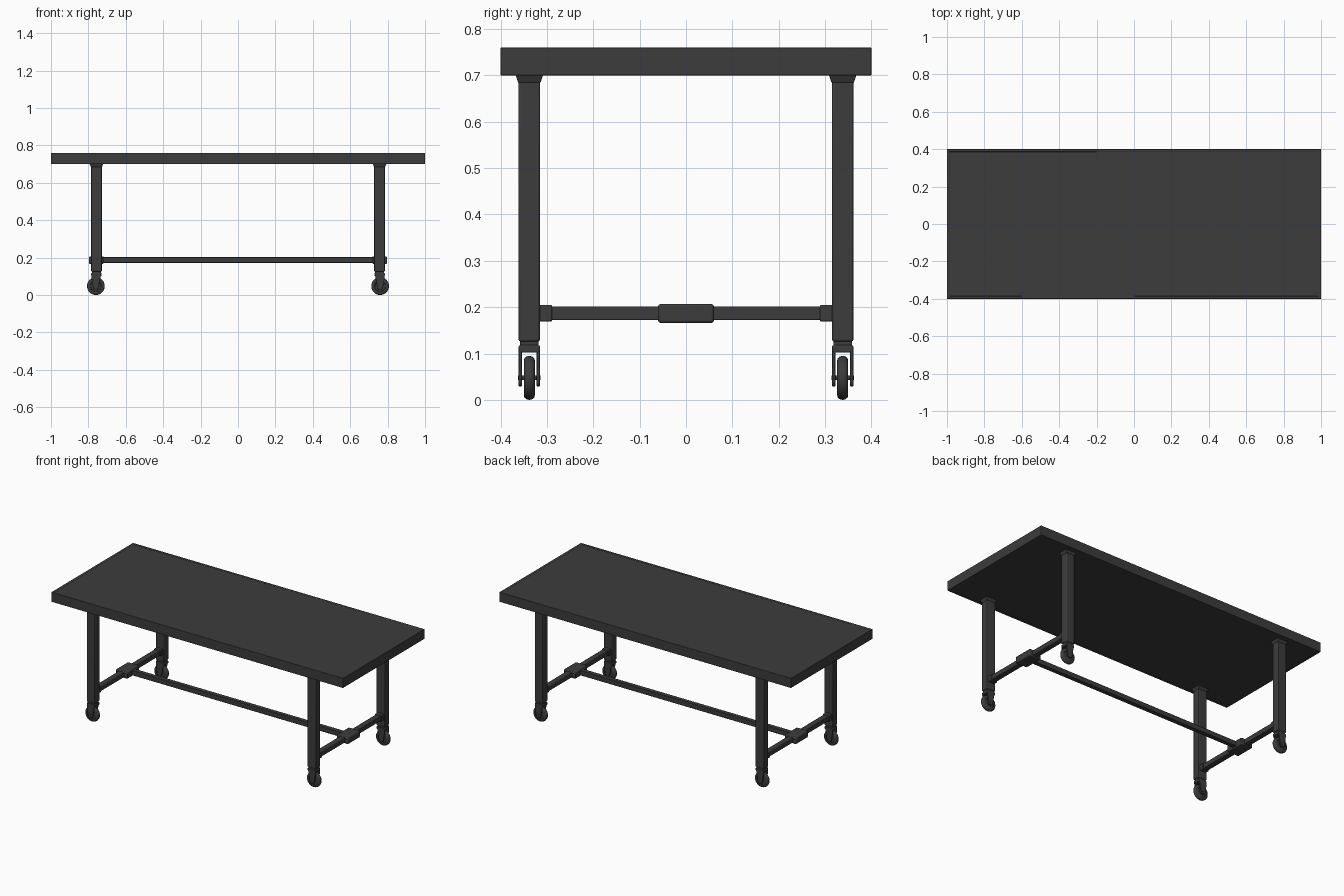
import bpy, bmesh, math

if "Cube" in bpy.data.objects:
    bpy.data.objects.remove(bpy.data.objects["Cube"])

dark = bpy.data.materials.new("dark_metal")
dark.diffuse_color = (0.045, 0.045, 0.045, 1)
dark.use_nodes = True
dark.node_tree.nodes["Principled BSDF"].inputs["Base Color"].default_value = dark.diffuse_color


def finish(name, bm, bevel=0.0, segments=2):
    bmesh.ops.recalc_face_normals(bm, faces=bm.faces)
    me = bpy.data.meshes.new(name)
    bm.to_mesh(me)
    bm.free()
    ob = bpy.data.objects.new(name, me)
    bpy.context.collection.objects.link(ob)
    me.materials.append(dark)
    if bevel:
        m = ob.modifiers.new("bevel", 'BEVEL')
        m.width, m.segments, m.limit_method = bevel, segments, 'ANGLE'
    bpy.ops.object.select_all(action='DESELECT')
    ob.select_set(True)
    bpy.context.view_layer.objects.active = ob
    bpy.ops.object.shade_smooth_by_angle(angle=math.radians(35))
    return ob


def mirror(ob, x=True, y=True):
    m = ob.modifiers.new("mirror", 'MIRROR')
    m.use_axis = (x, y, False)
    m.use_clip = False
    m.use_mirror_merge = False


def box(name, lo, hi, bevel=0.003, taper=1.0):
    """Box between two corners; taper scales the bottom in x and y."""
    bm = bmesh.new()
    bmesh.ops.create_cube(bm, size=1)
    for v in bm.verts:
        k = taper if v.co.z < 0 else 1.0
        for i in range(3):
            f = k if i < 2 else 1.0
            v.co[i] = (lo[i] + hi[i]) / 2 + v.co[i] * (hi[i] - lo[i]) * f
    return finish(name, bm, bevel)


def lathe_y(name, profile, centre, steps=32):
    """Spin a (radius, y) profile around a y-parallel axis."""
    bm = bmesh.new()
    rings = []
    for i in range(steps):
        a = 2 * math.pi * i / steps
        rings.append([bm.verts.new((centre[0] + r * math.cos(a), centre[1] + y,
                                    centre[2] + r * math.sin(a))) for r, y in profile])
    for i in range(steps):
        a, b = rings[i], rings[(i + 1) % steps]
        for j in range(len(profile) - 1):
            bm.faces.new((a[j], a[j + 1], b[j + 1], b[j]))
    bm.faces.new([r[0] for r in rings])
    bm.faces.new([r[-1] for r in rings])
    return finish(name, bm)


def prism_y(name, outline, y0, y1, bevel=0.001):
    """Extrude an (x, z) outline along y."""
    bm = bmesh.new()
    f = bm.faces.new([bm.verts.new((x, y0, z)) for x, z in outline])
    ext = bmesh.ops.extrude_face_region(bm, geom=[f])
    for v in ext["geom"]:
        if isinstance(v, bmesh.types.BMVert):
            v.co.y = y1
    return finish(name, bm, bevel, 1)


# Table top: slab with a fine raised rim above and below
bm = bmesh.new()
bmesh.ops.create_cube(bm, size=1)
for v in bm.verts:
    v.co = (v.co.x * 2.0, v.co.y * 0.8, 0.73 + v.co.z * 0.06)
bm.normal_update()
caps = [f for f in bm.faces if abs(f.normal.z) > 0.9]
bmesh.ops.inset_individual(bm, faces=caps, thickness=0.018)
bmesh.ops.inset_individual(bm, faces=caps, thickness=0.002, depth=-0.003)
finish("table_top", bm, 0.006, 3)

LX, LY = 0.757, 0.338

# Legs with flared collars under the top
mirror(box("legs", (LX - .029, LY - .023, .126), (LX + .029, LY + .023, .702), .004))
mirror(box("leg_collars", (LX - .037, LY - .030, .684), (LX + .037, LY + .030, .702), .002, .8))

# Side stretchers, their sleeves at the legs and the centre joints
mirror(box("side_stretchers", (LX - .018, -.32, .172), (LX + .018, .32, .202)), y=False)
mirror(box("stretcher_sleeves", (LX - .022, .289, .169), (LX + .022, .320, .205)))
mirror(box("centre_joints", (LX - .039, -.060, .166), (LX + .039, .060, .207), .005), y=False)

# Long stretcher
box("long_stretcher", (-.73, -.014, .172), (.73, .014, .203))

# Caster necks
mirror(box("caster_sockets", (LX - .024, LY - .020, .116), (LX + .024, LY + .020, .128), .002))
mirror(box("caster_crowns", (LX - .028, LY - .023, .102), (LX + .028, LY + .023, .118), .003))

# Caster forks: tapered plates either side of the wheel
WX, WZ = 0.760, 0.0475
fork = [(WX - .029, .112), (WX + .025, .112), (WX + .023, .085), (WX + .014, .036),
        (WX + .007, .029), (WX - .007, .029), (WX - .014, .036), (WX - .023, .085)]
for side, s in (("outer", 1), ("inner", -1)):
    y = sorted((LY + s * .016, LY + s * .023))
    mirror(prism_y("caster_forks_" + side, fork, *y))

# Wheels with rounded tyres, and axles
tyre = [(.030, -.012), (.037, -.012)]
for i in range(7):
    a = math.pi * (i / 6 - .5)
    tyre.append((.0375 + .010 * math.cos(a), .012 * math.sin(a)))
tyre += [(.030, .012)]
tyre.remove((.037, -.012))
hub = [(.012, -.012), (.014, -.009), (.028, -.009)]
profile = hub + tyre + [(r, -y) for r, y in reversed(hub)]
mirror(lathe_y("caster_wheels", profile, (WX, LY, WZ)))
mirror(lathe_y("caster_axles", [(.005, -.024), (.005, .024)], (WX, LY, WZ), 12))
